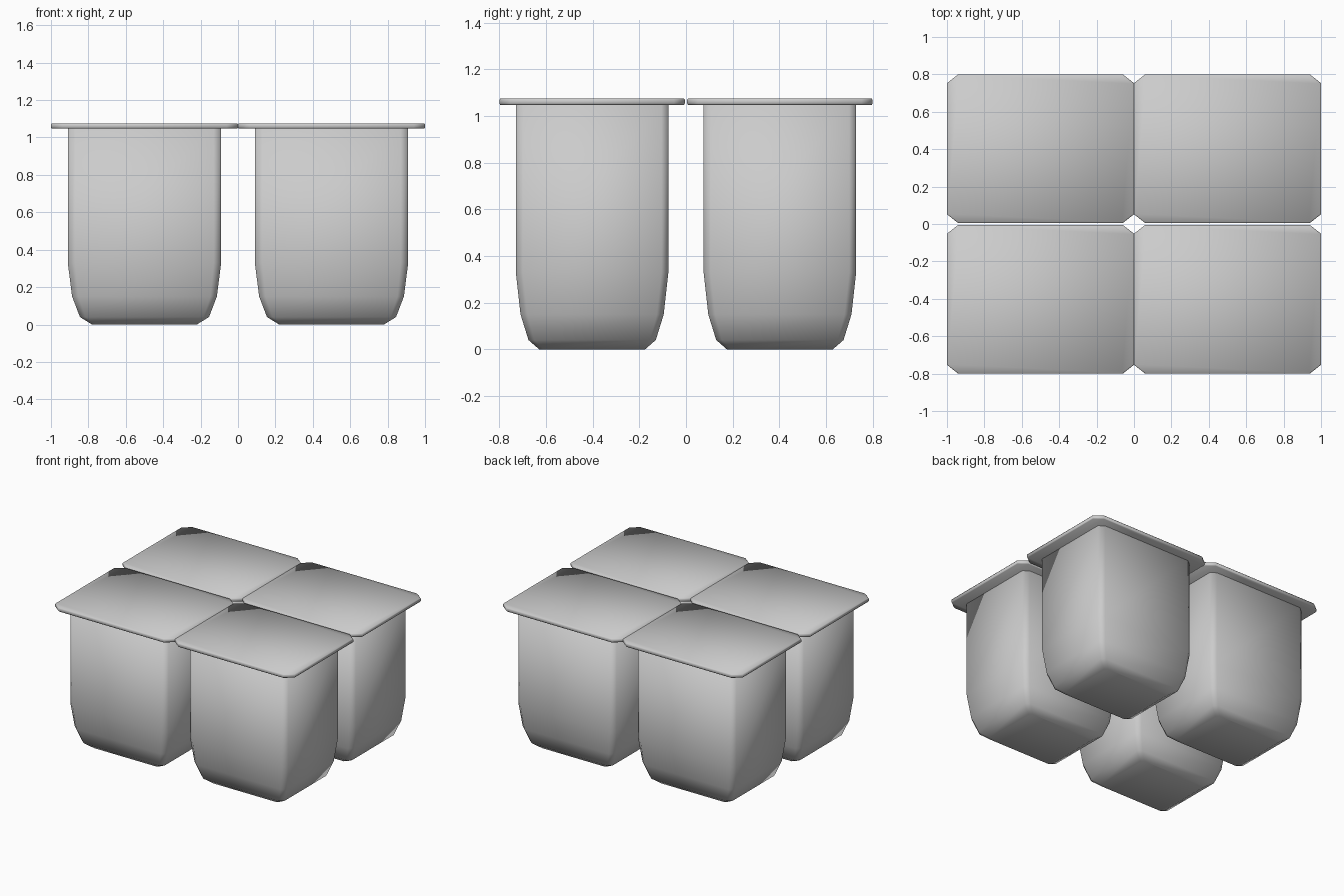
import bpy

if "Cube" in bpy.data.objects:
    bpy.data.objects.remove(bpy.data.objects["Cube"])

CX, CY = 0.5, 0.4025


def ring(hx, hy, cx, cy, z):
    """Rectangle with cut corners, eight points, centred on the origin."""
    return [(hx, -hy + cy, z), (hx, hy - cy, z), (hx - cx, hy, z), (-hx + cx, hy, z),
            (-hx, hy - cy, z), (-hx, -hy + cy, z), (-hx + cx, -hy, z), (hx - cx, -hy, z)]


def loft(name, sections):
    """Closed solid through a stack of cut-corner rectangles."""
    verts = [p for s in sections for p in ring(*s)]
    n = len(sections)
    faces = [tuple(range(7, -1, -1)), tuple(range((n - 1) * 8, n * 8))]
    for k in range(n - 1):
        for i in range(8):
            j = (i + 1) % 8
            faces.append((k * 8 + i, k * 8 + j, k * 8 + 8 + j, k * 8 + 8 + i))
    mesh = bpy.data.meshes.new(name)
    mesh.from_pydata(verts, [], faces)
    mesh.polygons.foreach_set("use_smooth", [True] * len(mesh.polygons))
    return mesh


# Cup body: half width, half depth, corner cuts, height
cup = loft("cup_body", [
    (0.28, 0.227, 0.02, 0.02, 0.0),
    (0.345, 0.273, 0.03, 0.025, 0.04),
    (0.387, 0.307, 0.035, 0.03, 0.15),
    (0.41, 0.327, 0.04, 0.03, 0.33),
    (0.41, 0.327, 0.04, 0.03, 1.055),
])

# Thin lid overhanging the cup
lid = loft("cup_lid", [
    (0.496, 0.394, 0.06, 0.047, 1.048),
    (0.5, 0.3975, 0.06, 0.047, 1.054),
    (0.5, 0.3975, 0.06, 0.047, 1.07),
    (0.496, 0.394, 0.06, 0.047, 1.076),
])

# Two by two pack
for sx, side in ((-1, "left"), (1, "right")):
    for sy, end in ((-1, "front"), (1, "back")):
        for mesh in (cup, lid):
            ob = bpy.data.objects.new(f"{mesh.name}_{end}_{side}", mesh)
            ob.location = (sx * CX, sy * CY, 0)
            bpy.context.collection.objects.link(ob)
